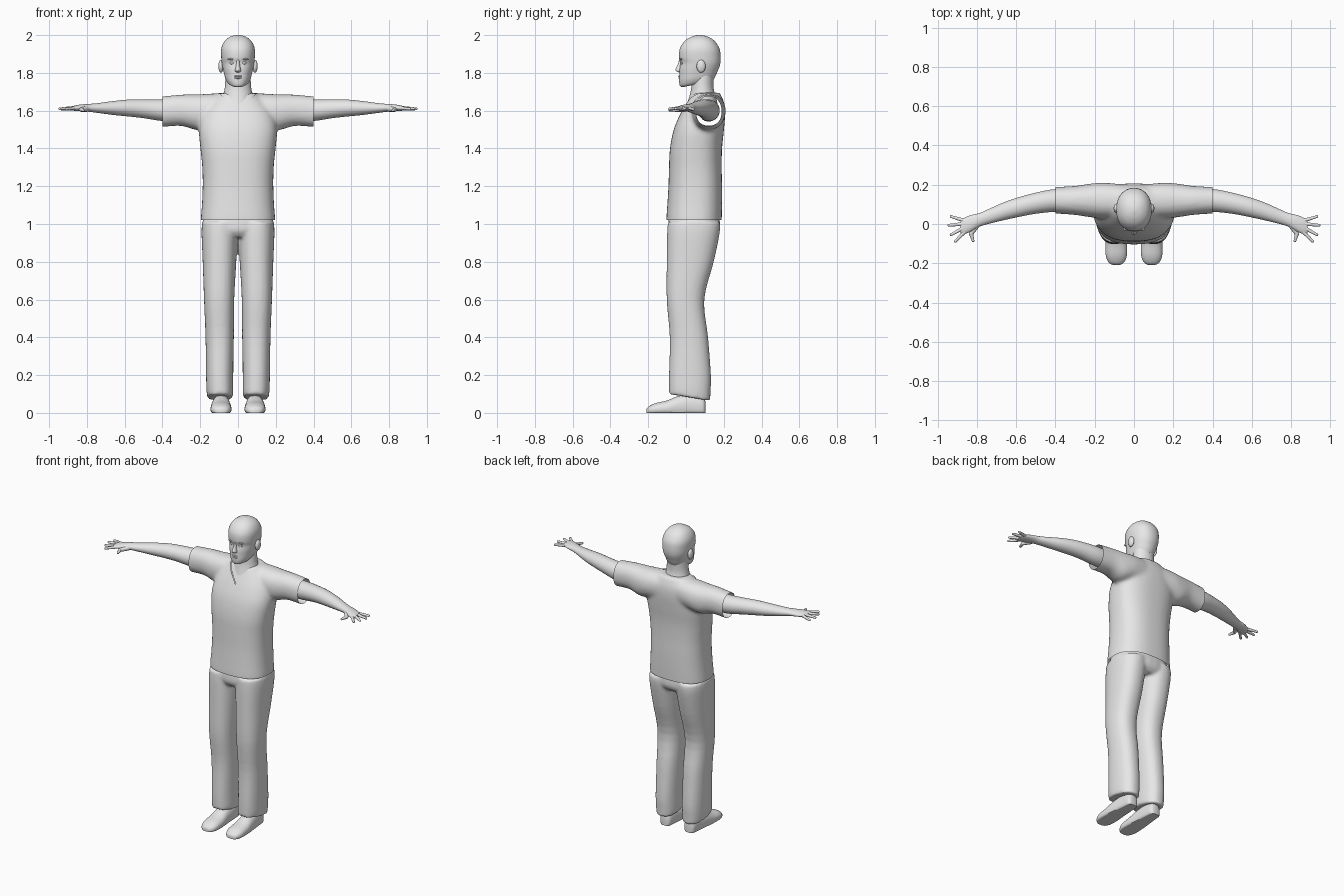
import bpy, bmesh, math
from mathutils import Vector, Matrix

if "Cube" in bpy.data.objects:
    bpy.data.objects.remove(bpy.data.objects["Cube"])

grey = bpy.data.materials.new("plain_grey")
grey.diffuse_color = (0.8, 0.8, 0.8, 1)
grey.use_nodes = True
grey.node_tree.nodes["Principled BSDF"].inputs["Base Color"].default_value = grey.diffuse_color


def resample(rings, steps=4):
    """Smooth in-between rings (Catmull-Rom on every ring value)."""
    out = []
    for i in range(len(rings) - 1):
        a, b = rings[max(i - 1, 0)], rings[i]
        c, d = rings[i + 1], rings[min(i + 2, len(rings) - 1)]
        for k in range(steps):
            t = k / steps
            out.append([0.5 * (2 * q + (r - p) * t + (2 * p - 5 * q + 4 * r - s) * t * t
                               + (3 * q - p - 3 * r + s) * t ** 3)
                        for p, q, r, s in zip(a, b, c, d)])
    return out + [list(rings[-1])]


def loft(bm, rings, place, e=2.0, n=32, sx=1):
    """Closed skin through superellipse rings; place() maps a ring to 3D."""
    loops = []
    for r in resample(rings):
        loop = []
        for k in range(n):
            a = 2 * math.pi * (k + 0.5) / n
            c, s = math.cos(a), math.sin(a)
            c = math.copysign(abs(c) ** (2 / e), c)
            s = math.copysign(abs(s) ** (2 / e), s)
            x, y, z = place(r, c, s)
            loop.append(bm.verts.new((x * sx, y, z)))
        loops.append(loop)
    for p, q in zip(loops, loops[1:]):
        for k in range(n):
            bm.faces.new((p[k], p[(k + 1) % n], q[(k + 1) % n], q[k]))
    bm.faces.new(loops[0])
    bm.faces.new(loops[-1])


def upright(r, c, s):      # z, y front, y back, half width, centre x, tilt
    return r[4] + r[3] * c, (r[1] + r[2]) / 2 + (r[2] - r[1]) / 2 * s, r[0] + r[5] * s


def sideways(r, c, s):     # x, y, half y, z, half z
    return r[0], r[1] + r[2] * c, r[3] + r[4] * s


def shoe_ring(r, c, s):    # y, centre x, half width, height
    return r[1] + r[2] * c, r[0], max(0.0, r[3] * (0.35 + 0.65 * s))


def pad(rings):
    return [tuple(r) + (0,) * (6 - len(r)) for r in rings]


def blob(bm, centre, radii):
    m = Matrix.Translation(centre) @ Matrix.Diagonal((*radii, 1))
    bmesh.ops.create_uvsphere(bm, u_segments=16, v_segments=10, radius=1, matrix=m)


def finger(bm, a, b, r1, r2):
    a, b = Vector(a), Vector(b)
    d = b - a
    m = Matrix.Translation((a + b) / 2) @ d.to_track_quat('Z', 'Y').to_matrix().to_4x4()
    bmesh.ops.create_cone(bm, segments=10, radius1=r1, radius2=r2, depth=d.length,
                          cap_ends=True, matrix=m)
    blob(bm, b, (r2, r2, r2))


def finish(name, bm, mirror=False, recalc=True):
    if recalc:
        bmesh.ops.recalc_face_normals(bm, faces=bm.faces)
    me = bpy.data.meshes.new(name)
    bm.to_mesh(me)
    bm.free()
    me.materials.append(grey)
    ob = bpy.data.objects.new(name, me)
    bpy.context.collection.objects.link(ob)
    if mirror:
        ob.modifiers.new("mirror", 'MIRROR').use_mirror_merge = False
    bpy.ops.object.select_all(action='DESELECT')
    ob.select_set(True)
    bpy.context.view_layer.objects.active = ob
    bpy.ops.object.shade_smooth_by_angle(angle=math.radians(50))
    return ob


def fuse(bm, voxel, rounds):
    """Melt overlapping lofts into one soft cloth surface."""
    ob = finish("fuse_helper", bm)
    rm = ob.modifiers.new("remesh", 'REMESH')
    rm.mode, rm.voxel_size = 'VOXEL', voxel
    sm = ob.modifiers.new("smooth", 'SMOOTH')
    sm.factor, sm.iterations = 0.5, rounds
    dg = bpy.context.evaluated_depsgraph_get()
    me = bpy.data.meshes.new_from_object(ob.evaluated_get(dg))
    out = bmesh.new()
    out.from_mesh(me)
    bpy.data.objects.remove(ob)
    bpy.data.meshes.remove(me)
    return out


def trim(bm, co, no):
    bmesh.ops.bisect_plane(bm, geom=bm.verts[:] + bm.edges[:] + bm.faces[:],
                           plane_co=co, plane_no=no, clear_outer=True)


# Shirt: trunk and sleeves fused, then cut open at hem and cuffs
bm = bmesh.new()
loft(bm, pad([(.96, -.10, .186, .194), (1.02, -.104, .189, .197), (1.1, -.099, .191, .191),
              (1.2, -.093, .191, .187), (1.3, -.09, .189, .189), (1.4, -.085, .191, .199),
              (1.5, -.065, .201, .207), (1.58, -.032, .207, .19), (1.64, .0, .202, .15),
              (1.695, .03, .18, .095)]), upright, e=2.5, n=48)
for sx in (1, -1):
    loft(bm, [(.05, .12, .082, 1.607, .087), (.15, .12, .09, 1.6, .09), (.22, .12, .086, 1.592, .094),
              (.3, .12, .074, 1.602, .083), (.4, .121, .068, 1.595, .081),
              (.45, .121, .068, 1.592, .081)], sideways, e=2.2, sx=sx)
shirt = fuse(bm, .011, 8)
trim(shirt, (0, 0, 1.02), (0, 0, -1))
for sx in (1, -1):
    trim(shirt, (.4 * sx, 0, 0), (sx, 0, 0))

# V neckline: cut the front along two slanted lines, set the skin inside it back
for sx in (1, -1):
    part = [f for f in shirt.faces if f.calc_center_median().z > 1.55
            and f.calc_center_median().y < .13 and f.calc_center_median().x * sx > -.02]
    geom = set(part) | {e for f in part for e in f.edges} | {v for f in part for v in f.verts}
    bmesh.ops.bisect_plane(shirt, geom=list(geom), plane_co=(0, 0, 1.59), plane_no=(-1.05 * sx, 0, 1))


def in_v(f):
    c = f.calc_center_median()
    return c.y < .1 and c.z > 1.59 + 1.05 * abs(c.x)


chest = shirt.copy()
bmesh.ops.delete(chest, geom=[f for f in chest.faces if not in_v(f)], context='FACES')
bmesh.ops.translate(chest, verts=chest.verts, vec=(0, .006, -.002))
bmesh.ops.delete(shirt, geom=[f for f in shirt.faces if in_v(f)], context='FACES')
finish("shirt", shirt, recalc=False)
finish("chest_skin", chest, recalc=False)

# Trousers: hips and two legs fused
bm = bmesh.new()
loft(bm, pad([(.93, -.07, .15, .15), (.97, -.095, .18, .186), (1.05, -.088, .175, .18)]), upright, e=2.4)
for sx in (1, -1):
    loft(bm, [(.082, -.09, .128, .067, .095, -.018), (.12, -.09, .13, .071, .096, -.008),
              (.2, -.09, .132, .072, .097, 0), (.4, -.086, .117, .075, .097, 0),
              (.6, -.102, .097, .08, .1, 0), (.8, -.102, .147, .089, .098, 0),
              (.95, -.1, .178, .096, .097, 0), (1.01, -.096, .18, .095, .095, 0)],
         upright, e=2.3, sx=sx)
finish("trousers", fuse(bm, .009, 4), recalc=False)

# Shoes
bm = bmesh.new()
loft(bm, [(-.208, .09, .02, .022), (-.195, .09, .04, .036), (-.16, .09, .054, .052),
          (-.1, .09, .055, .066), (-.04, .09, .05, .09), (.04, .088, .042, .1),
          (.09, .088, .036, .085), (.103, .088, .02, .06)], shoe_ring, e=2.2)
finish("shoes", bm, mirror=True)

# Arms with hands and fingers
bm = bmesh.new()
loft(bm, [(.28, .12, .055, 1.6, .058), (.4, .12, .058, 1.602, .057), (.5, .106, .054, 1.61, .05),
          (.58, .088, .051, 1.614, .045), (.66, .066, .046, 1.614, .037), (.75, .035, .037, 1.614, .025),
          (.79, .02, .035, 1.615, .021), (.83, .004, .042, 1.615, .018),
          (.865, -.01, .042, 1.613, .014), (.885, -.016, .034, 1.612, .009)], sideways, n=24)
for a, b in (((.86, .016, 1.613), (.932, .038, 1.608)), ((.87, .0, 1.614), (.943, -.006, 1.61)),
             ((.87, -.02, 1.614), (.932, -.055, 1.611)), ((.86, -.037, 1.613), (.91, -.088, 1.609))):
    finger(bm, a, b, .0105, .007)
finger(bm, (.8, -.005, 1.61), (.83, -.05, 1.605), .016, .011)
finger(bm, (.83, -.05, 1.605), (.82, -.085, 1.602), .011, .007)
finish("arms", bm, mirror=True)

# Neck
bm = bmesh.new()
loft(bm, pad([(1.62, .0, .17, .09), (1.67, .016, .16, .08), (1.71, .026, .148, .072),
              (1.75, .03, .146, .068), (1.81, .04, .15, .066)]), upright)
finish("neck", bm)

# Head
bm = bmesh.new()
loft(bm, pad([(1.738, -.018, .11, .034, 0, .014), (1.745, -.032, .14, .051, 0, .014),
              (1.768, -.037, .155, .066, 0, .012), (1.8, -.036, .168, .075, 0, .01),
              (1.825, -.035, .177, .081, 0, .006), (1.852, -.03, .182, .086), (1.88, -.037, .184, .089),
              (1.92, -.035, .18, .09), (1.95, -.022, .166, .082), (1.975, .0, .145, .065),
              (1.992, .03, .115, .04), (2.0, .06, .085, .012)]), upright, e=2.2, n=40)
finish("head", bm)

# Nose and lips
bm = bmesh.new()
loft(bm, pad([(1.872, -.036, .0, .008), (1.842, -.045, .0, .011), (1.82, -.056, .0, .015),
              (1.81, -.053, .0, .017), (1.803, -.038, .0, .012)]), upright, n=16)
finish("nose", bm)
bm = bmesh.new()
blob(bm, (0, -.035, 1.782), (.022, .007, .005))
blob(bm, (0, -.034, 1.773), (.019, .007, .005))
finish("lips", bm)

# Eyes, brows and ears
for name, centre, radii in (("eyes", (.032, -.021, 1.852), (.013, .008, .007)),
                            ("brows", (.034, -.026, 1.873), (.021, .008, .005)),
                            ("ears", (.09, .08, 1.835), (.014, .024, .034))):
    bm = bmesh.new()
    blob(bm, centre, radii)
    finish(name, bm, mirror=True)
